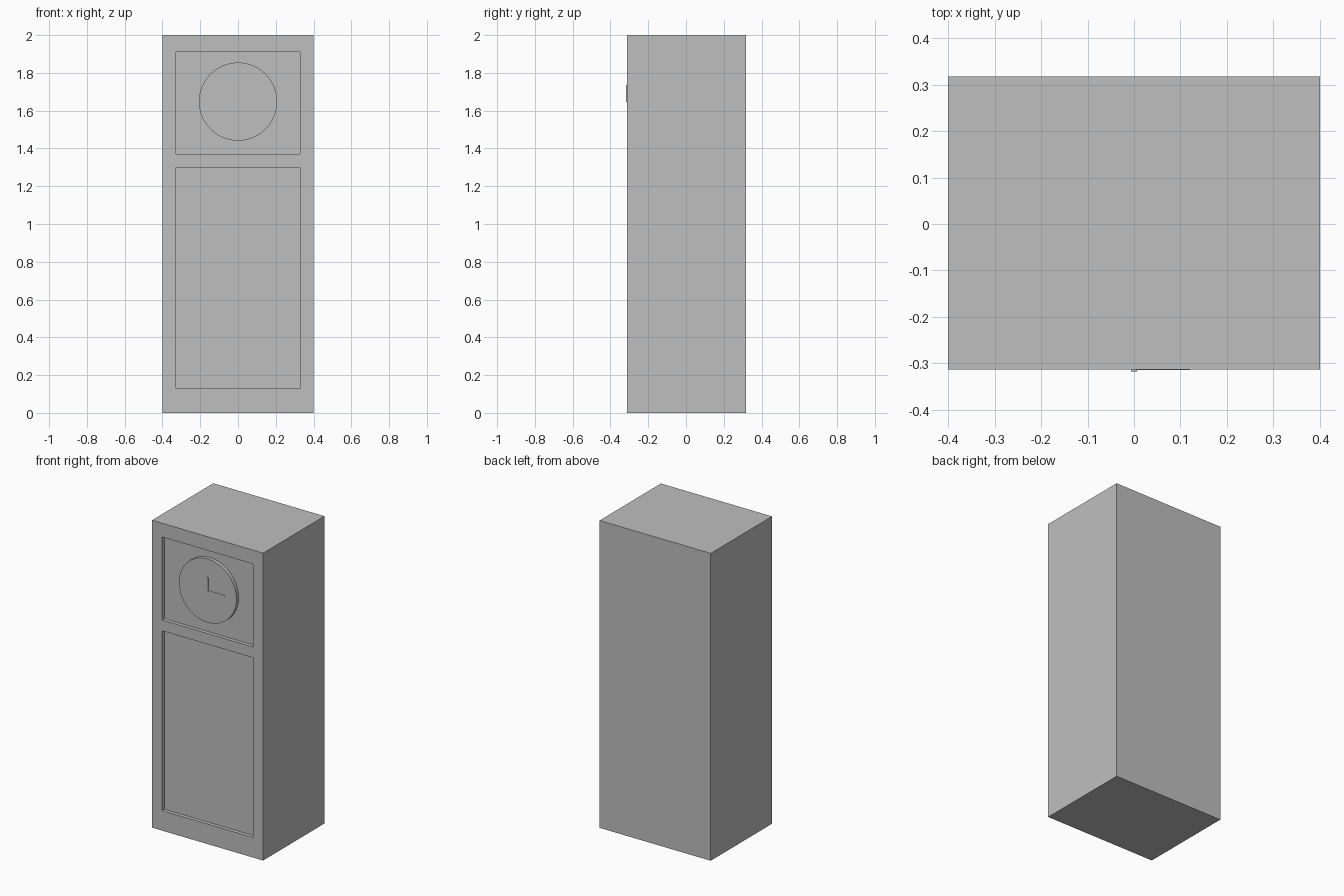
import bpy, math

if "Cube" in bpy.data.objects:
    bpy.data.objects.remove(bpy.data.objects["Cube"])

grey = bpy.data.materials.new("plain_grey")
grey.diffuse_color = (0.52, 0.52, 0.52, 1)
grey.use_nodes = True
grey.node_tree.nodes["Principled BSDF"].inputs["Base Color"].default_value = grey.diffuse_color


def box(name, x0, x1, y0, y1, z0, z1):
    bpy.ops.mesh.primitive_cube_add(
        size=1, location=((x0 + x1) / 2, (y0 + y1) / 2, (z0 + z1) / 2))
    ob = bpy.context.object
    ob.name = name
    ob.scale = (x1 - x0, y1 - y0, z1 - z0)
    bpy.ops.object.transform_apply(location=False, rotation=False, scale=True)
    ob.data.materials.append(grey)
    return ob


FRONT, BACK, RECESS = -0.313, 0.317, 0.024
DIAL_Z, DIAL_R = 1.648, 0.207

# Case with two recessed front panels
case = box("clock_case", -0.4, 0.4, FRONT, BACK, 0, 2)
for z0, z1 in ((0.13, 1.30), (1.37, 1.91)):
    cutter = box("panel_cutter", -0.328, 0.328, FRONT - 0.1, FRONT + RECESS, z0, z1)
    cutter.hide_render = True
    mod = case.modifiers.new("panel", 'BOOLEAN')
    mod.operation = 'DIFFERENCE'
    mod.solver = 'EXACT'
    mod.object = cutter
    bpy.context.view_layer.objects.active = case
    bpy.ops.object.modifier_apply(modifier=mod.name)
    bpy.data.objects.remove(cutter, do_unlink=True)

# Round dial standing on the floor of the upper panel
bpy.ops.mesh.primitive_cylinder_add(
    vertices=64, radius=DIAL_R, depth=RECESS + 0.004,
    location=(0, FRONT + RECESS / 2 + 0.003, DIAL_Z),
    rotation=(math.pi / 2, 0, 0))
dial = bpy.context.object
dial.name = "dial"
dial.data.materials.append(grey)
bpy.ops.object.shade_smooth_by_angle(angle=math.radians(30))

# Hands: one pointing up, one pointing right
box("upright_hand", -0.006, 0.006, FRONT - 0.004, FRONT + 0.004, DIAL_Z, DIAL_Z + 0.088)
box("level_hand", 0, 0.12, FRONT - 0.001, FRONT + 0.004, DIAL_Z - 0.003, DIAL_Z + 0.003)
